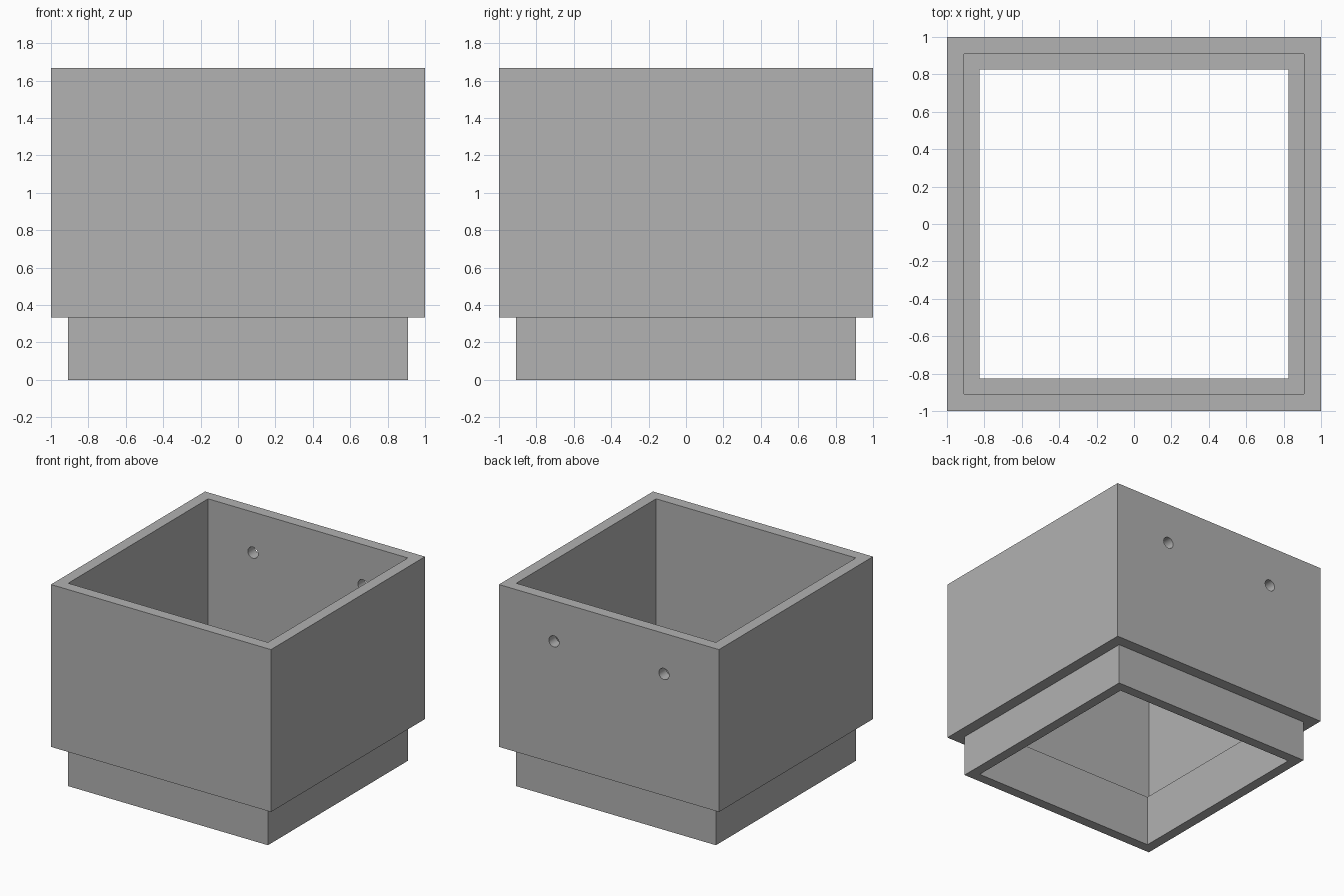
import bpy
import bmesh
import math

default = bpy.data.objects.get("Cube")
if default:
    bpy.data.objects.remove(default, do_unlink=True)

grey = bpy.data.materials.new("plain grey")
grey.use_nodes = True
colour = (0.445, 0.445, 0.445, 1)
grey.diffuse_color = colour
grey.node_tree.nodes["Principled BSDF"].inputs["Base Color"].default_value = colour

# Wall section: half width and height, outside going up, then inside going down
OUTER, MIDDLE, INNER = 1.0, 0.908, 0.826
TOP, STEP, LEDGE = 1.667, 0.333, 0.415
section = [(MIDDLE, 0), (MIDDLE, STEP), (OUTER, STEP), (OUTER, TOP),
           (MIDDLE, TOP), (MIDDLE, LEDGE), (INNER, LEDGE), (INNER, 0)]

# Square stepped sleeve, open at both ends
bm = bmesh.new()
corners = [(-1, -1), (1, -1), (1, 1), (-1, 1)]
rings = [[bm.verts.new((sx * h, sy * h, z)) for sx, sy in corners]
         for h, z in section]
for i, ring in enumerate(rings):
    above = rings[(i + 1) % len(rings)]
    for j in range(4):
        k = (j + 1) % 4
        bm.faces.new((ring[j], ring[k], above[k], above[j]))
bmesh.ops.recalc_face_normals(bm, faces=bm.faces[:])
mesh = bpy.data.meshes.new("square_sleeve")
bm.to_mesh(mesh)
bm.free()
sleeve = bpy.data.objects.new("square_sleeve", mesh)
bpy.context.collection.objects.link(sleeve)
mesh.materials.append(grey)

# Two round screw holes through the back wall
for x in (-0.5, 0.5):
    bpy.ops.mesh.primitive_cylinder_add(vertices=32, radius=0.046, depth=0.4,
                                        location=(x, 0.95, 1.333),
                                        rotation=(math.pi / 2, 0, 0))
    cutter = bpy.context.object
    cutter.name = "screw_hole_cutter"
    cutter.hide_render = True
    cutter.data.materials.append(grey)
    cut = sleeve.modifiers.new("screw_hole", "BOOLEAN")
    cut.operation = "DIFFERENCE"
    cut.solver = "EXACT"
    cut.object = cutter
    bpy.context.view_layer.objects.active = sleeve
    bpy.ops.object.modifier_apply(modifier=cut.name)
    bpy.data.objects.remove(cutter, do_unlink=True)

# Round hole walls, crisp box edges
bpy.ops.object.select_all(action="DESELECT")
sleeve.select_set(True)
bpy.context.view_layer.objects.active = sleeve
bpy.ops.object.shade_smooth_by_angle(angle=math.radians(30))
